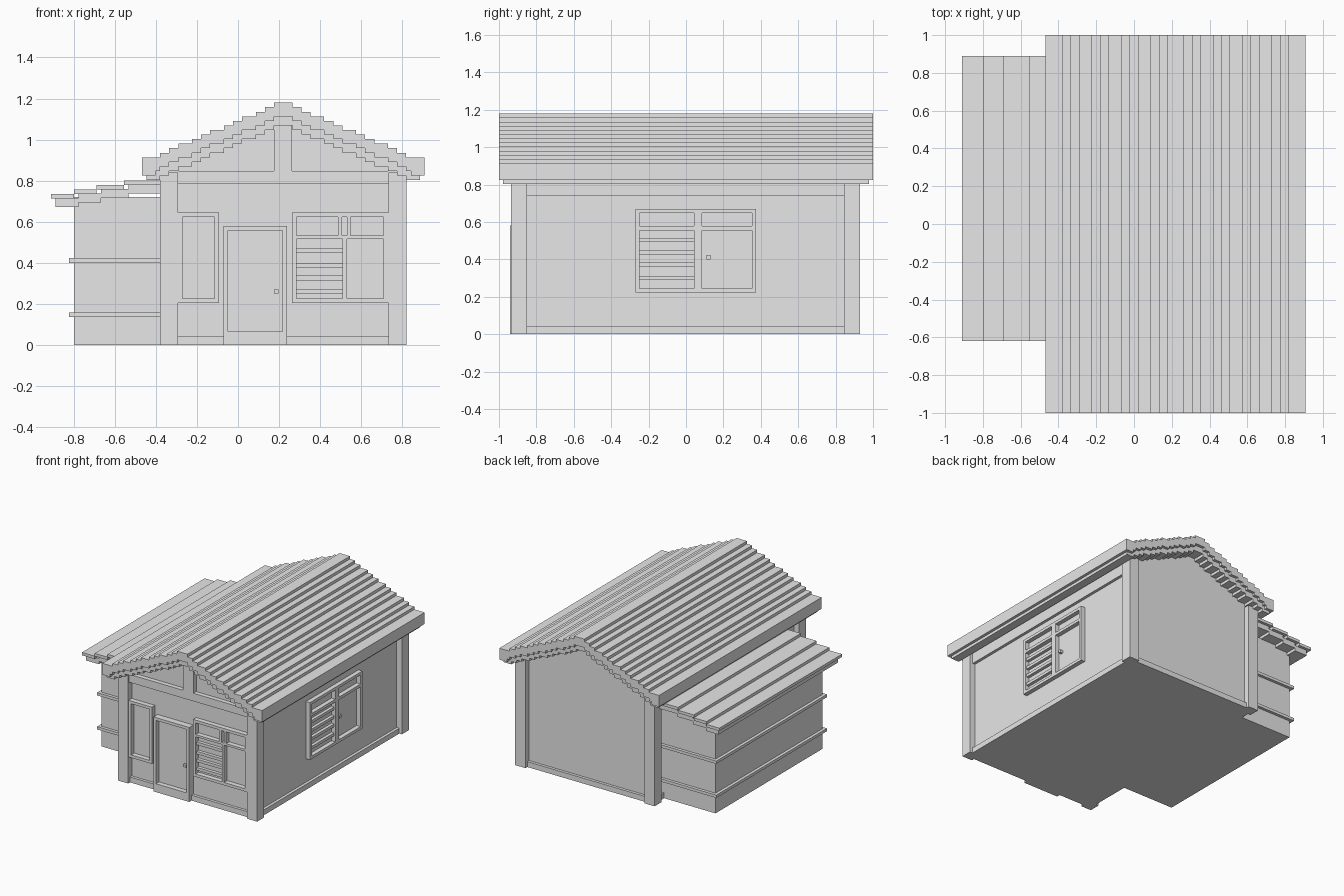
import bpy
import bmesh

old = bpy.data.objects.get("Cube")
if old:
    bpy.data.objects.remove(old, do_unlink=True)

grey = bpy.data.materials.new("plain grey")
grey.use_nodes = True
grey.diffuse_color = (0.8, 0.8, 0.8, 1)
grey.node_tree.nodes["Principled BSDF"].inputs["Base Color"].default_value = grey.diffuse_color

U = 0.0222            # step size of the roof boards
CX = 0.22             # ridge position
LEFT, RIGHT = -0.335, 0.775    # main wall faces
FRONT, BACK = -0.89, 0.885


def finish(name, bm):
    bmesh.ops.recalc_face_normals(bm, faces=bm.faces)
    mesh = bpy.data.meshes.new(name)
    bm.to_mesh(mesh)
    bm.free()
    mesh.materials.append(grey)
    obj = bpy.data.objects.new(name, mesh)
    bpy.context.collection.objects.link(obj)
    return obj


def boxes(name, *spans):
    """One object from boxes given as (x0, x1, y0, y1, z0, z1)."""
    bm = bmesh.new()
    for x0, x1, y0, y1, z0, z1 in spans:
        verts = bmesh.ops.create_cube(bm, size=1)["verts"]
        for v in verts:
            v.co.x = x0 if v.co.x < 0 else x1
            v.co.y = y0 if v.co.y < 0 else y1
            v.co.z = z0 if v.co.z < 0 else z1
    return finish(name, bm)


def extrude_y(name, points, y0, y1):
    """Prism from an x-z outline."""
    bm = bmesh.new()
    face = bm.faces.new([bm.verts.new((x, y0, z)) for x, z in points])
    new = bmesh.ops.extrude_face_region(bm, geom=[face])["geom"]
    bmesh.ops.translate(bm, vec=(0, y1 - y0, 0),
                        verts=[g for g in new if isinstance(g, bmesh.types.BMVert)])
    return finish(name, bm)


# main roof: two stepped layers
def stairs(top, widths):
    pts, x = [], 0
    for i, w in enumerate(widths):
        pts.append((x * U, top - i * U))
        x += w
        pts.append((x * U, top - i * U))
    return pts


def roof_layer(name, upper, lower, y):
    half = upper + lower[::-1]
    right = [(CX + x, z) for x, z in half]
    left = [(CX - x, z) for x, z in reversed(half)]
    extrude_y(name, right[1:-1] + left[1:-1], -y, y)


TREADS = [2, 2, 2, 3, 2, 2, 3, 2, 2, 3, 2, 2]
TOP = 1.18
roof_layer("roof_boards", stairs(TOP, TREADS + [4]), stairs(TOP - 3 * U, TREADS + [1, 3]), 1.0)
roof_layer("roof_underlayer", stairs(TOP - 3 * U, TREADS + [1, 2]),
           stairs(TOP - 5 * U, TREADS + [3]), 0.978)

# main walls with gables
extrude_y("house_walls", [(LEFT, 0), (RIGHT, 0), (RIGHT, 0.88), (CX, 1.12), (LEFT, 0.88)],
          FRONT, BACK)

# corner posts
boxes("corner_posts", *[(x, x + 0.088, y, y + 0.085, 0, 0.84)
                        for x in (-0.38, 0.732) for y in (-0.935, 0.845)])

# base strips and beams along the walls
lip = 0.022
boxes("base_strip", (LEFT - lip, RIGHT + lip, FRONT - lip, BACK + lip, 0, 0.042))
for side, x in (("left", LEFT - lip), ("right", RIGHT)):
    boxes(side + "_eave_beam", (x, x + lip, -0.87, 0.87, 0.74, 0.86))
boxes("gable_beam", (-0.38, 0.82, FRONT - 0.035, FRONT, 0.785, 0.847))
boxes("gable_king_post", (0.176, 0.264, FRONT - 0.035, FRONT, 0.84, 1.09))


# frames are built in wall coordinates (along, height, depth), then placed
def on_front(a0, a1, z0, z1, d0, d1):
    return (a0, a1, FRONT - d1, FRONT - d0, z0, z1)


def on_right(a0, a1, z0, z1, d0, d1):
    return (RIGHT + d0, RIGHT + d1, a0, a1, z0, z1)


def frame(place, a0, a1, z0, z1, depth, bar=U, sill=U):
    return [place(a0, a0 + bar, z0, z1, 0, depth), place(a1 - bar, a1, z0, z1, 0, depth),
            place(a0, a1, z1 - bar, z1, 0, depth), place(a0, a1, z0, z0 + sill, 0, depth)]


def louvre(place, a0, a1, bottoms, depth):
    return [place(a0, a1, z, z + U, 0, depth) for z in bottoms]


# front door
boxes("door_frame", *frame(on_front, -0.07, 0.238, 0, 0.58, 0.05, sill=0.065))
boxes("door_panel", on_front(-0.05, 0.218, 0.06, 0.56, 0, 0.012))
boxes("door_knob", on_front(0.175, 0.197, 0.25, 0.27, 0, 0.034))

# front windows
D = 0.038
boxes("front_left_window", *frame(on_front, -0.293, -0.092, 0.203, 0.645, D))
boxes("front_right_window", *frame(on_front, 0.262, 0.732, 0.203, 0.645, D),
      on_front(0.262, 0.732, 0.515, 0.532, 0, D), on_front(0.51, 0.53, 0.203, 0.52, 0, D),
      on_front(0.486, 0.506, 0.52, 0.64, 0, D), on_front(0.53, 0.547, 0.52, 0.64, 0, D))
boxes("front_louvre", *louvre(on_front, 0.28, 0.515, (0.25, 0.315, 0.375, 0.448), 0.025))

# right side window
S = 0.034
boxes("side_window", *frame(on_right, -0.27, 0.375, 0.223, 0.67, S),
      on_right(-0.27, 0.375, 0.555, 0.577, 0, S), on_right(0.042, 0.086, 0.223, 0.67, 0, S))
boxes("side_louvre", *louvre(on_right, -0.25, 0.045, (0.29, 0.36, 0.425, 0.492), 0.024))
boxes("side_window_knob", on_right(0.11, 0.13, 0.4, 0.422, 0, 0.024))

# lean-to shed
boxes("shed_walls", (-0.8, -0.33, -0.535, 0.78, 0, 0.72))
boxes("shed_battens", *[(-0.823, -0.33, -0.558, 0.803, z, z + U) for z in (0.135, 0.4)])


def shed_roof(name, edges, low, thick, y0, y1):
    upper = []
    for i, (a, b) in enumerate(zip(edges, edges[1:])):
        z = low + i * U
        upper += [(a, z), (b, z)]
    extrude_y(name, upper + [(x, z - thick) for x, z in reversed(upper)], y0, y1)


shed_roof("shed_roof_boards", (-0.91, -0.8, -0.69, -0.555, -0.34), 0.735, U, -0.62, 0.89)
shed_roof("shed_roof_underlayer", (-0.888, -0.778, -0.668, -0.533, -0.34), 0.715,
          2 * U, -0.6, 0.868)
